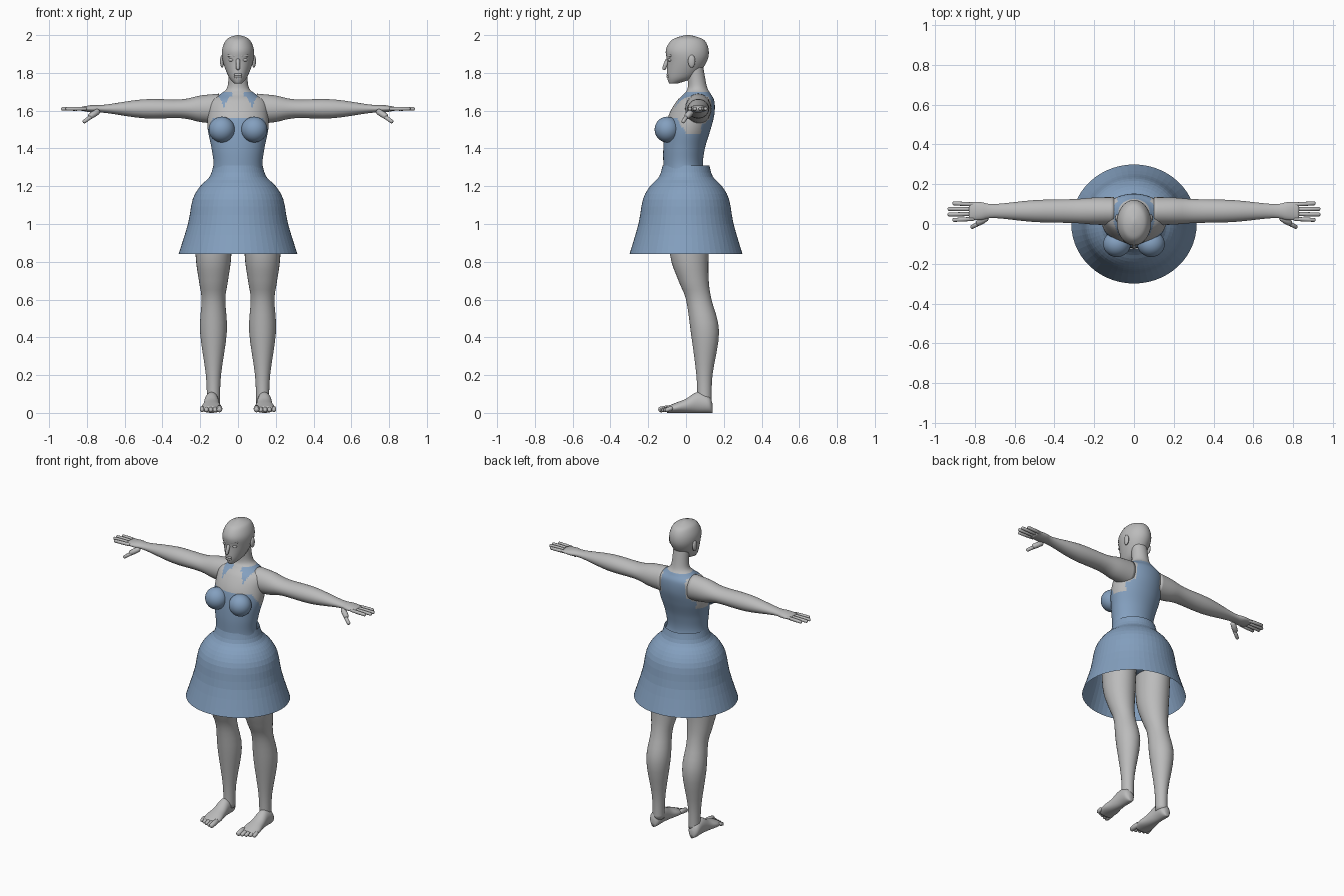
import bpy, bmesh, math
from mathutils import Vector

if "Cube" in bpy.data.objects:
    bpy.data.objects.remove(bpy.data.objects["Cube"])


def material(name, red, green, blue):
    mat = bpy.data.materials.new(name)
    mat.use_nodes = True
    color = (red, green, blue, 1)
    mat.diffuse_color = color
    mat.node_tree.nodes["Principled BSDF"].inputs["Base Color"].default_value = color
    return mat


skin = material("grey skin", .5, .5, .5)
cloth = material("dusty blue cloth", .23, .35, .52)


def finish(name, bm, materials, smooth=True, paint=None):
    bmesh.ops.recalc_face_normals(bm, faces=bm.faces)
    for face in bm.faces:
        face.smooth = smooth
        if paint:
            face.material_index = int(paint(face.calc_center_median()))
    mesh = bpy.data.meshes.new(name)
    bm.to_mesh(mesh)
    bm.free()
    for mat in materials:
        mesh.materials.append(mat)
    obj = bpy.data.objects.new(name, mesh)
    bpy.context.collection.objects.link(obj)


def smooth_rings(rings, steps):
    """Catmull-Rom interpolation between neighbouring rings."""
    rings = [Vector(ring) for ring in rings]
    padded = rings[:1] + rings + rings[-1:]
    for before, start, end, after in zip(padded, padded[1:], padded[2:], padded[3:]):
        leave, arrive = (end - before) / 2, (after - start) / 2
        for step in range(steps):
            t = step / steps
            pull = leave * (1 - t) - arrive * t
            ease = t * t * (3 - t - t)
            bend = t * (1 - t)
            yield start.lerp(end, ease) + pull * bend
    yield rings[-1]


def loft(name, rings, place, materials, segments=32, steps=4, caps=True, smooth=True, paint=None):
    """Skin over ellipses given as (position, half width, low, high)."""
    bm = bmesh.new()
    loops = []
    for position, width, low, high in smooth_rings(rings, steps):
        loop = []
        for k in range(segments):
            angle = math.tau * k / segments
            across = width * math.cos(angle)
            along = (low + high + (high - low) * math.sin(angle)) / 2
            loop.append(bm.verts.new(place(position, across, along)))
        loops.append(loop)
    for lower, upper in zip(loops, loops[1:]):
        for k in range(segments):
            bm.faces.new((lower[k - 1], lower[k], upper[k], upper[k - 1]))
    if caps:
        bm.faces.new(loops[0])
        bm.faces.new(loops[-1])
    finish(name, bm, materials, smooth, paint)


def capsule(name, start, end, radius):
    start, end = Vector(start), Vector(end)
    half = max((end - start).length / 2 - radius, 0)
    turn = (end - start).to_track_quat("Z", "Y")
    bm = bmesh.new()
    bmesh.ops.create_uvsphere(bm, u_segments=12, v_segments=8, radius=radius)
    for vert in bm.verts:
        if abs(vert.co.z) > radius / 9:
            vert.co.z += math.copysign(half, vert.co.z)
        vert.co = turn @ vert.co + (start + end) / 2
    finish(name, bm, [skin])


def blob(name, center, size, mat=skin):
    bm = bmesh.new()
    bmesh.ops.create_uvsphere(bm, u_segments=32, v_segments=20, radius=1)
    for vert in bm.verts:
        vert.co = Vector(center) + vert.co * Vector(size)
    finish(name, bm, [mat])


def upright(position, across, along):
    return across, along, position


# Bodice, back panel and halter collar chosen by position on the torso
def is_bodice(point):
    x, y, z = abs(point.x), point.y, point.z
    side_dip = min(max(y + .05, 0), .05) * 1.7
    bodice = z < 1.565 - side_dip
    panel = y > .08 and z < 1.7 and x < .085 + 1.4 * max(1.56 - z, 0)
    collar = 1.678 < z < 1.7 and .03 < x < .1
    collar_tip = y < .06 and z < 1.69 and abs(x - .075) < (z - 1.62) / 2
    return bodice or panel or collar or collar_tip


torso = [
    (1, .2, -.1, .14), (1.2, .16, -.12, .12), (1.3, .13, -.12, .09),
    (1.4, .14, -.12, .1), (1.5, .16, -.11, .13), (1.58, .16, -.09, .15),
    (1.65, .15, -.05, .15), (1.69, .09, -.01, .13), (1.73, .055, .01, .11),
    (1.84, .05, 0, .09)]
loft("torso", torso, upright, [skin, cloth], segments=96, steps=8, paint=is_bodice)

# Head with nose and lips
head = [
    (1.745, .02, -.09, -.04), (1.78, .05, -.1, .05), (1.86, .08, -.1, .11),
    (1.92, .085, -.107, .12), (1.97, .066, -.08, .1), (1.99, .04, -.04, .06),
    (2, .004, 0, .02)]
loft("head", head, upright, [skin], segments=40)
capsule("nose", (0, -.096, 1.875), (0, -.119, 1.816), .011)
for lip, height in (("upper_lip", 1.79), ("lower_lip", 1.779)):
    capsule(lip, (-.02, -.097, height), (.02, -.097, height), .007)

# Skirt, an open faceted bell slightly wider than deep
bell = [(1.31, .13), (1.25, .15), (1.2, .2), (1.13, .24), (1, .265), (.84, .315)]
skirt = [(z, radius, -.95 * radius, .95 * radius) for z, radius in bell]
loft("skirt", skirt, upright, [cloth], segments=56, steps=3, caps=False, smooth=False)

# Arm tapering to a flat palm, around a level axis
arm_height = 1.61
taper = [(.1, .07, .08), (.2, .068, .07), (.3, .06, .05), (.5, .055, .05),
         (.7, .035, .022), (.77, .045, .02), (.83, .045, .01)]
arm = [(x, width, arm_height - thick, arm_height + thick) for x, width, thick in taper]

leg = [
    (1.1, .1, -.1, .14), (.84, .095, -.085, .12), (.7, .077, -.04, .12),
    (.6, .063, 0, .135), (.43, .071, .025, .175), (.2, .04, .055, .14),
    (.05, .034, .06, .135)]

# Foot from heel to ball, flat on the ground
instep = [(.14, .015, .05), (.12, .035, .09), (.06, .038, .11),
          (0, .045, .075), (-.05, .055, .055), (-.1, .05, .035)]
foot = [(y, width, 0, height) for y, width, height in instep]

# Everything that comes in pairs
for label, side in (("left", 1), ("right", -1)):
    blob(label + "_bust", (side * .086, -.1, 1.5), (.069, .066, .068), cloth)
    blob(label + "_ear", (side * .084, .03, 1.862), (.011, .019, .034))
    blob(label + "_eye", (side * .034, -.084, 1.868), (.016, .012, .009))
    capsule(label + "_brow", (side * .012, -.099, 1.888), (side * .055, -.078, 1.892), .007)
    loft(label + "_arm", arm, lambda x, across, along: (side * x, across + .065, along), [skin])
    loft(label + "_leg", leg, lambda z, across, along: (side * .13 + across, along, z), [skin])
    loft(label + "_foot", foot, lambda y, across, along: (side * .14 + across, y, along), [skin])

    # Fingers fan out, the middle pair longest
    for i, finger in enumerate(("index", "middle", "ring", "little")):
        offset = i - 1.5
        knuckle = (side * .8, .062 + .024 * offset, arm_height)
        tip = (side * (.94 - .012 * offset * offset), .062 + .028 * offset, arm_height)
        capsule(f"{label}_{finger}_finger", knuckle, tip, .0105)
    capsule(label + "_thumb_base", (side * .735, .035, 1.6), (side * .79, 0, 1.565), .017)
    capsule(label + "_thumb", (side * .765, .01, 1.578), (side * .82, -.018, 1.538), .011)

    # Toes, shorter towards the outside
    for i, toe in enumerate(("big", "second", "third", "fourth", "little")):
        x = side * (.098 + .023 * i)
        radius = .012 if i else .016
        capsule(f"{label}_{toe}_toe", (x, -.07, .028), (x, .009 * i - .147, radius), radius)
